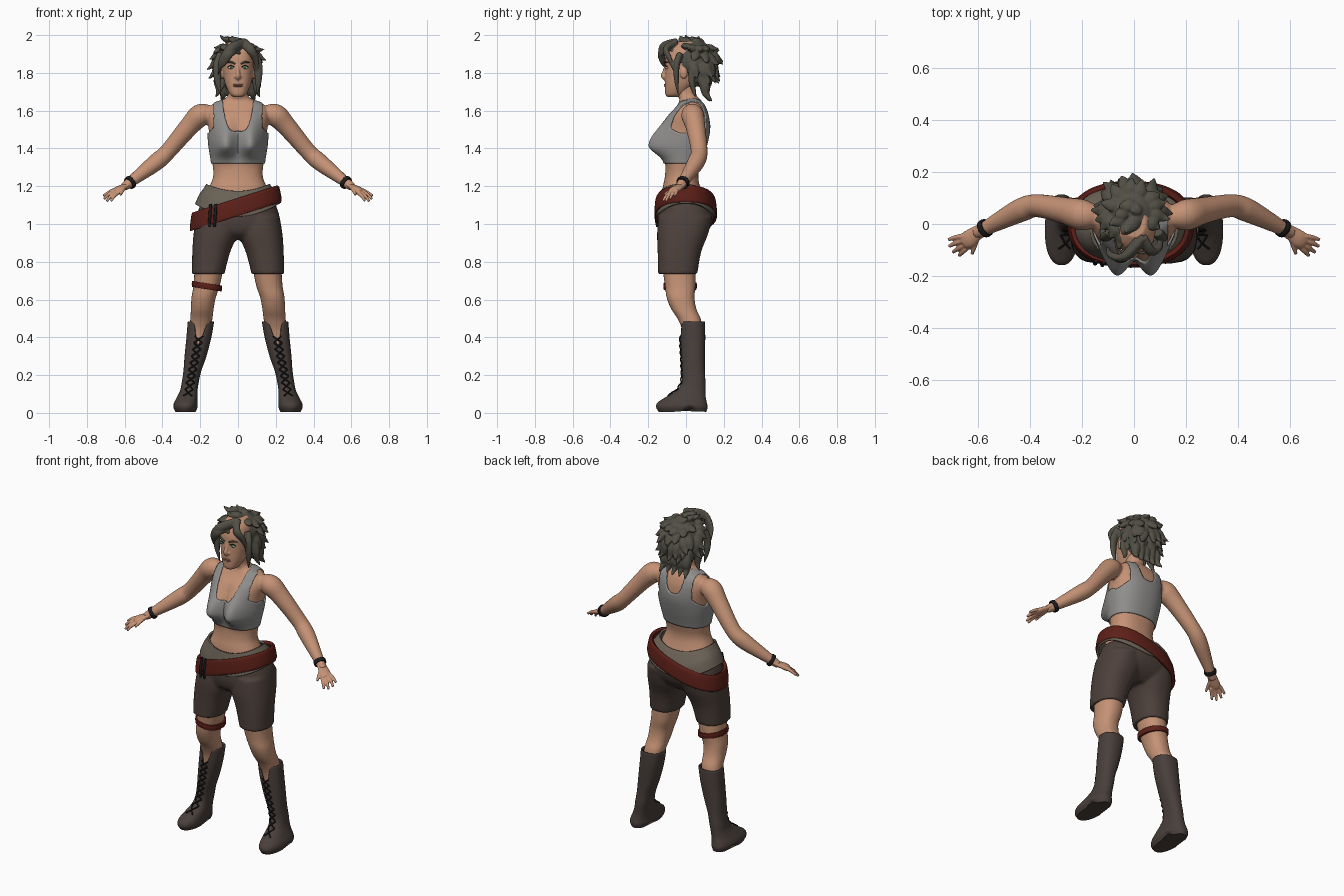
import bpy, bmesh, math, random
from mathutils import Vector

random.seed(4)
SKIN, GREY, BROWN = (.56, .29, .18, 1), (.28, .275, .27, 1), (.075, .052, .044, 1)
BOOT, RED, OLIVE = (.066, .05, .044, 1), (.11, .014, .009, 1), (.15, .125, .095, 1)
HAIR, BLACK, WHITE, GREEN, LIP = (.085, .08, .06, 1), (.012, .011, .011, 1), (.75, .75, .72, 1), (.1, .3, .17, 1), (.36, .16, .11, 1)
mats = {}


def spline(rows, k):
    out, m = [], len(rows)
    for i in range(m - 1):
        a, b, c, d = rows[max(i - 1, 0)], rows[i], rows[i + 1], rows[min(i + 2, m - 1)]
        for j in range(k):
            t = j / k
            out.append([q + .5 * t * (r - p + t * (2 * p - 5 * q + 4 * r - s + t * (3 * (q - r) + s - p)))
                        for p, q, r, s in zip(a, b, c, d)])
    return out + [list(rows[-1])]


def skin(bm, rings, caps):
    vs = [[bm.verts.new(p) for p in r] for r in rings]
    n = len(vs[0])
    for a, b in zip(vs, vs[1:]):
        for i in range(n):
            bm.faces.new((a[i], a[(i + 1) % n], b[(i + 1) % n], b[i]))
    if caps[0]:
        bm.faces.new(vs[0][::-1])
    if caps[1]:
        bm.faces.new(vs[-1])


def loft(bm, rows, s=1, grow=0, k=6, n=40, caps=(1, 1), fn=None, e=2.3):
    """Stack of horizontal ovals; row = z, centre x, half width, front y, back y."""
    rings = []
    for z, cx, hw, yf, yb in spline(rows, k):
        ring = []
        for i in range(n):
            a = 2 * math.pi * i / n
            c, q = math.cos(a), math.sin(a)
            x = math.copysign(abs(c) ** (2 / e), c) * (hw + grow)
            y = math.copysign(abs(q) ** (2 / e), q) * ((yb - yf) / 2 + grow)
            v = Vector((s * cx + x, (yf + yb) / 2 + y, z))
            if fn:
                fn(v)
            ring.append(v)
        rings.append(ring)
    skin(bm, rings, caps)


def tube(bm, pts, s=1, n=12, k=5, flat=1, ref=(0, 1, .01), caps=(1, 1)):
    """Round limb through points x, y, z, radius."""
    rows = spline([(s * p[0],) + tuple(p[1:]) for p in pts], k)
    rings = []
    for i, r in enumerate(rows):
        t = Vector(rows[min(i + 1, len(rows) - 1)][:3]) - Vector(rows[max(i - 1, 0)][:3])
        u = t.cross(Vector(ref)).normalized()
        v = u.cross(t).normalized() * flat
        w = max(r[3], .001)
        rings.append([Vector(r[:3]) + w * (math.cos(a) * u + math.sin(a) * v)
                      for a in [2 * math.pi * j / n for j in range(n)]])
    skin(bm, rings, caps)


def ball(bm, c, r):
    g = bmesh.ops.create_uvsphere(bm, u_segments=24, v_segments=16, radius=1)['verts']
    for v in g:
        v.co = Vector([c[i] + v.co[i] * r[i] for i in range(3)])


def cut(bm, keep):
    bmesh.ops.delete(bm, geom=[f for f in bm.faces if not keep(f.calc_center_median())], context='FACES')
    for _ in range(8):
        new = {}
        for v in bm.verts:
            nb = [e.other_vert(v).co for e in v.link_edges if e.is_boundary]
            if len(nb) == 2:
                new[v] = v.co * .5 + (nb[0] + nb[1]) * .25
        for v, co in new.items():
            v.co = co


def finish(bm, name, color, voxel=0, thick=0, smooth=3):
    bmesh.ops.recalc_face_normals(bm, faces=bm.faces[:])
    me = bpy.data.meshes.new(name)
    bm.to_mesh(me)
    bm.free()
    me.shade_smooth()
    me.set_sharp_from_angle(angle=math.radians(50))
    if color not in mats:
        mats[color] = bpy.data.materials.new(name + "_color")
        mats[color].diffuse_color = color
    me.materials.append(mats[color])
    ob = bpy.data.objects.new(name, me)
    bpy.context.collection.objects.link(ob)
    if voxel:
        m = ob.modifiers.new("fuse", 'REMESH')
        m.mode, m.voxel_size, m.use_smooth_shade = 'VOXEL', voxel, True
        m = ob.modifiers.new("soften", 'SMOOTH')
        m.factor, m.iterations = .5, smooth
    if thick:
        m = ob.modifiers.new("thickness", 'SOLIDIFY')
        m.thickness, m.offset = thick, -1
    return ob


# Torso, neck and arms
def bust(v):
    w = min(max(-v.y / .08, 0), 1)
    h = .11 if v.z > 1.415 else .058
    v.y -= .085 * w * math.exp(-((abs(v.x) - .068) / .058) ** 2 - ((v.z - 1.415) / h) ** 2)


TORSO = [(1.08, 0, .19, -.13, .12), (1.18, 0, .158, -.125, .08), (1.25, 0, .132, -.112, .065),
         (1.32, 0, .135, -.108, .078), (1.42, 0, .15, -.112, .105), (1.5, 0, .155, -.105, .12),
         (1.57, 0, .165, -.085, .116), (1.615, 0, .155, -.055, .103), (1.64, 0, .125, -.04, .09),
         (1.66, 0, .075, -.035, .075), (1.685, 0, .052, -.045, .055), (1.75, 0, .05, -.05, .05)]
ARM = [(.15, .03, 1.585, .045), (.2, .035, 1.575, .06), (.26, .05, 1.515, .052), (.37, .07, 1.385, .044),
       (.43, .055, 1.33, .046), (.52, .01, 1.26, .035), (.585, -.025, 1.21, .025), (.61, -.035, 1.195, .022)]
bm = bmesh.new()
loft(bm, TORSO, fn=bust, n=64)
for s in (-1, 1):
    tube(bm, ARM, s, n=24)
finish(bm, "torso_and_arms", SKIN, voxel=.007)


# Cropped top with scooped neck and arm openings
def top_keep(c):
    x, z, f = abs(c.x), c.z, c.y < .02
    if z < 1.322 or z > 1.668:
        return False
    neck = 1.49 + .16 * (x / .083) ** 4 if f else 1.53 + .13 * (x / .065) ** 4
    edge = (.13 if f else .112) + .05 * max(0, (1.51 - z) / .05)
    return z < neck and not (z > 1.45 and x > edge)


bm = bmesh.new()
loft(bm, TORSO, grow=.008, k=12, n=120, fn=bust, caps=(0, 0))
cut(bm, top_keep)
finish(bm, "cropped_top", GREY, thick=.01)

# Hands and bracelets
FINGERS = [((.645, -.045, 1.185), (.68, -.05, 1.17), (.713, -.06, 1.148)),
           ((.645, -.06, 1.178), (.682, -.072, 1.16), (.71, -.086, 1.132)),
           ((.64, -.073, 1.172), (.672, -.092, 1.15), (.695, -.108, 1.12)),
           ((.632, -.083, 1.168), (.655, -.105, 1.148), (.672, -.122, 1.122)),
           ((.6, -.045, 1.192), (.612, -.085, 1.175), (.622, -.115, 1.155))]
for s, side in ((-1, "right"), (1, "left")):
    bm = bmesh.new()
    tube(bm, [(.575, -.018, 1.217, .026), (.605, -.036, 1.198, .029), (.635, -.058, 1.182, .034),
              (.655, -.07, 1.17, .028)], s, n=16, flat=.5, ref=(0, 0, 1))
    for f in FINGERS:
        tube(bm, [p + (r,) for p, r in zip(f, (.0105, .0095, .007))], s)
    finish(bm, side + "_hand", SKIN, voxel=.004)
    bm = bmesh.new()
    tube(bm, [(.563, -.011, 1.226, .034), (.571, -.016, 1.22, .036), (.579, -.021, 1.214, .034)], s, n=24, caps=(0, 0))
    finish(bm, side + "_bracelet", BLACK, thick=.009)

# Bare legs
bm = bmesh.new()
for s in (-1, 1):
    loft(bm, [(.3, .225, .042, -.008, .08), (.42, .205, .055, -.016, .085), (.49, .195, .058, -.04, .08),
              (.55, .189, .06, -.078, .055), (.61, .182, .064, -.102, .045), (.68, .165, .07, -.112, .05),
              (.8, .15, .078, -.13, .05)], s, n=32)
finish(bm, "legs", SKIN)

# Shorts
bm = bmesh.new()
loft(bm, [(.915, 0, .1, -.09, .06), (.95, 0, .205, -.135, .105), (1.0, 0, .222, -.152, .138),
          (1.06, 0, .215, -.152, .15), (1.12, 0, .19, -.14, .13)])
for s in (-1, 1):
    loft(bm, [(.735, .158, .086, -.148, .06), (.85, .142, .1, -.15, .08), (.95, .118, .117, -.153, .118),
              (1.04, .11, .11, -.145, .14)], s)
finish(bm, "shorts", BROWN, voxel=.009, smooth=4)

# Waistband above the shorts
bm = bmesh.new()


def band_tilt(v):
    v.z += .04 * (v.x ** 2 / .03) + .1 * v.x * (1.2 - v.z)


loft(bm, [(1.04, 0, .228, -.157, .157), (1.1, 0, .206, -.152, .145), (1.15, 0, .18, -.142, .118),
          (1.175, 0, .168, -.136, .1)], n=60, caps=(0, 0), fn=band_tilt)
finish(bm, "waistband", OLIVE, thick=.012)

# Slanted belt and its twin buckle straps
bm = bmesh.new()


def slant(v):
    v.z += .32 * v.x


loft(bm, [(1.043, -.012, .24, -.165, .162), (1.06, -.012, .243, -.168, .165), (1.12, -.014, .234, -.163, .158),
          (1.138, -.016, .226, -.156, .148)], n=72, caps=(0, 0), fn=slant)
finish(bm, "belt", RED, thick=.02)
for i, x in enumerate((-.149, -.121)):
    bm = bmesh.new()
    y = -.150 - .006 * i
    tube(bm, [(x - .004, y + .005, .985, .007), (x, y - .002, 1.04, .008), (x + .004, y + .008, 1.105, .007)],
         n=8, ref=(0, 1, 0))
    finish(bm, "belt_buckle_strap", BLACK)

# Strap round one knee
bm = bmesh.new()


def knee_slant(v):
    v.z -= .16 * (v.x + .165)


loft(bm, [(.655, .165, .078, -.118, .056), (.67, .165, .08, -.12, .058), (.686, .164, .079, -.119, .057)], -1,
     caps=(0, 0), fn=knee_slant)
finish(bm, "knee_strap", RED, thick=.014)

# Boots with notched fronts and crossed laces
BOOTS = [(.006, .278, .054, -.145, .108), (.03, .278, .064, -.158, .114), (.055, .276, .062, -.15, .11),
         (.085, .268, .054, -.105, .104), (.12, .26, .046, -.05, .103), (.16, .253, .045, -.024, .103),
         (.22, .242, .047, -.022, .1), (.3, .225, .058, -.025, .1), (.4, .207, .066, -.03, .102),
         (.485, .196, .07, -.028, .1)]


def arch(v):
    if v.z < .05:
        v.z += .026 * math.exp(-((v.y - .02) / .03) ** 2) * (1 - v.z / .05)


def at(z):
    return min(spline(BOOTS, 30), key=lambda r: abs(r[0] - z))


for s, side in ((-1, "right"), (1, "left")):
    bm = bmesh.new()
    loft(bm, BOOTS, s, k=8, n=64, caps=(1, 0), fn=arch)
    cut(bm, lambda c: not (c.y < .01 and c.z > .35 and abs(c.x - s * at(c.z)[1]) < .034 * (c.z - .34) / .13))
    finish(bm, side + "_boot", BOOT, thick=.008)
    bm = bmesh.new()
    for i in range(9):
        lo, hi = at(.09 + .035 * i), at(.125 + .035 * i)
        for d in (-1, 1):
            tube(bm, [(lo[1] - .022 * d, lo[3] + .001, lo[0], .004),
                      ((lo[1] + hi[1]) / 2, (lo[3] + hi[3]) / 2 - .005, (lo[0] + hi[0]) / 2, .004),
                      (hi[1] + .022 * d, hi[3] + .001, hi[0], .004)], s, n=6, k=3)
    finish(bm, side + "_laces", BLACK)

# Head with nose and ears
bm = bmesh.new()
loft(bm, [(1.672, 0, .022, -.098, -.04), (1.685, 0, .042, -.109, -.01), (1.72, 0, .06, -.112, .03),
          (1.76, 0, .073, -.112, .07), (1.82, 0, .083, -.111, .1), (1.88, 0, .086, -.109, .11),
          (1.93, 0, .076, -.09, .1), (1.965, 0, .045, -.05, .06)], n=48)
tube(bm, [(0, -.106, 1.845, .007), (0, -.115, 1.81, .009), (0, -.121, 1.785, .013), (0, -.112, 1.77, .011)])
for s in (-1, 1):
    ball(bm, (.088 * s, -.012, 1.8), (.012, .02, .032))
    ball(bm, (.011 * s, -.113, 1.779), (.009, .009, .007))
finish(bm, "head", SKIN, voxel=.005, smooth=2)

# Eyes, brows and mouth
parts = {"eye_whites": WHITE, "irises": GREEN, "pupils": BLACK, "brows": HAIR, "lips": LIP}
for name, col in parts.items():
    bm = bmesh.new()
    for s in (-1, 1):
        if name == "eye_whites":
            ball(bm, (.036 * s, -.1, 1.828), (.017, .01, .009))
        elif name == "irises":
            ball(bm, (.036 * s, -.106, 1.828), (.007, .006, .0075))
        elif name == "pupils":
            ball(bm, (.036 * s, -.11, 1.828), (.003, .003, .003))
            tube(bm, [(.018, -.108, 1.829, .002), (.036, -.109, 1.839, .003), (.055, -.1, 1.831, .002)], s, n=8)
        elif name == "brows":
            tube(bm, [(.014, -.111, 1.847, .004), (.04, -.109, 1.858, .005), (.064, -.093, 1.853, .002)], s, n=8)
        else:
            ball(bm, (0, -.108, 1.734 + .004 * s), (.026, .009, .005))
    finish(bm, name, col)

# Shaggy hair: cap plus layered tufts and hand-placed front locks
bm = bmesh.new()
C, R = Vector((-.005, .04, 1.862)), Vector((.108, .115, .113))
ball(bm, C, R)
for el, count in ((72, 6), (48, 13), (24, 18), (0, 20), (-25, 18), (-48, 12)):
    for i in range(count):
        az = 2 * math.pi * (i + random.uniform(-.3, .3)) / count
        if el < 40 and math.cos(az) > .2:
            continue
        el2 = math.radians(el + random.uniform(-7, 7))
        d = Vector((math.sin(az) * math.cos(el2), -math.cos(az) * math.cos(el2), math.sin(el2)))
        base = C + Vector([d[j] * R[j] * .9 for j in range(3)])
        side = Vector((d.y, -d.x, 0)) * random.uniform(-.035, .035)
        down = Vector((0, 0, -1)) + d * d.z if el < 60 else Vector((-.5, -.3, 0))
        g = random.uniform(.75, 1.15)
        pts = [base, base + d * .014 + down * .035 * g + side * .3, base + d * .022 + down * .07 * g + side * .8,
               base + d * .04 * g + down * .098 * g + side * 1.3]
        tube(bm, [tuple(p) + (r,) for p, r in zip(pts, (.02, .026, .019, .003))], n=10, flat=.6, ref=d)
for lock in [((.04, -.05, 1.96), (-.03, -.125, 1.935), (-.085, -.12, 1.87), (-.105, -.085, 1.79)),
             ((.02, -.06, 1.95), (-.04, -.13, 1.91), (-.07, -.125, 1.86), (-.085, -.11, 1.825)),
             ((.03, -.05, 1.96), (.065, -.105, 1.925), (.095, -.085, 1.87), (.1, -.06, 1.8)),
             ((-.085, -.03, 1.9), (-.108, -.05, 1.84), (-.108, -.05, 1.76), (-.09, -.05, 1.68)),
             ((.085, -.03, 1.9), (.105, -.05, 1.84), (.108, -.05, 1.76), (.1, -.04, 1.68)),
             ((-.09, .03, 1.82), (-.105, .03, 1.76), (-.1, .03, 1.71), (-.12, .04, 1.67)),
             ((.09, .03, 1.82), (.1, .03, 1.76), (.1, .04, 1.71), (.115, .05, 1.67))]:
    tube(bm, [p + (r,) for p, r in zip(lock, (.026, .025, .018, .003))], n=10, flat=.7)
for x in (-.07, -.035, 0, .035, .07):
    tube(bm, [(x, .08, 1.79, .03), (x * 1.05, .1, 1.73, .03), (x * 1.1, .105, 1.69, .02),
              (x * 1.25, .12 + random.uniform(0, .02), 1.65, .004)], n=10)
finish(bm, "hair", HAIR, voxel=.005, smooth=1)
